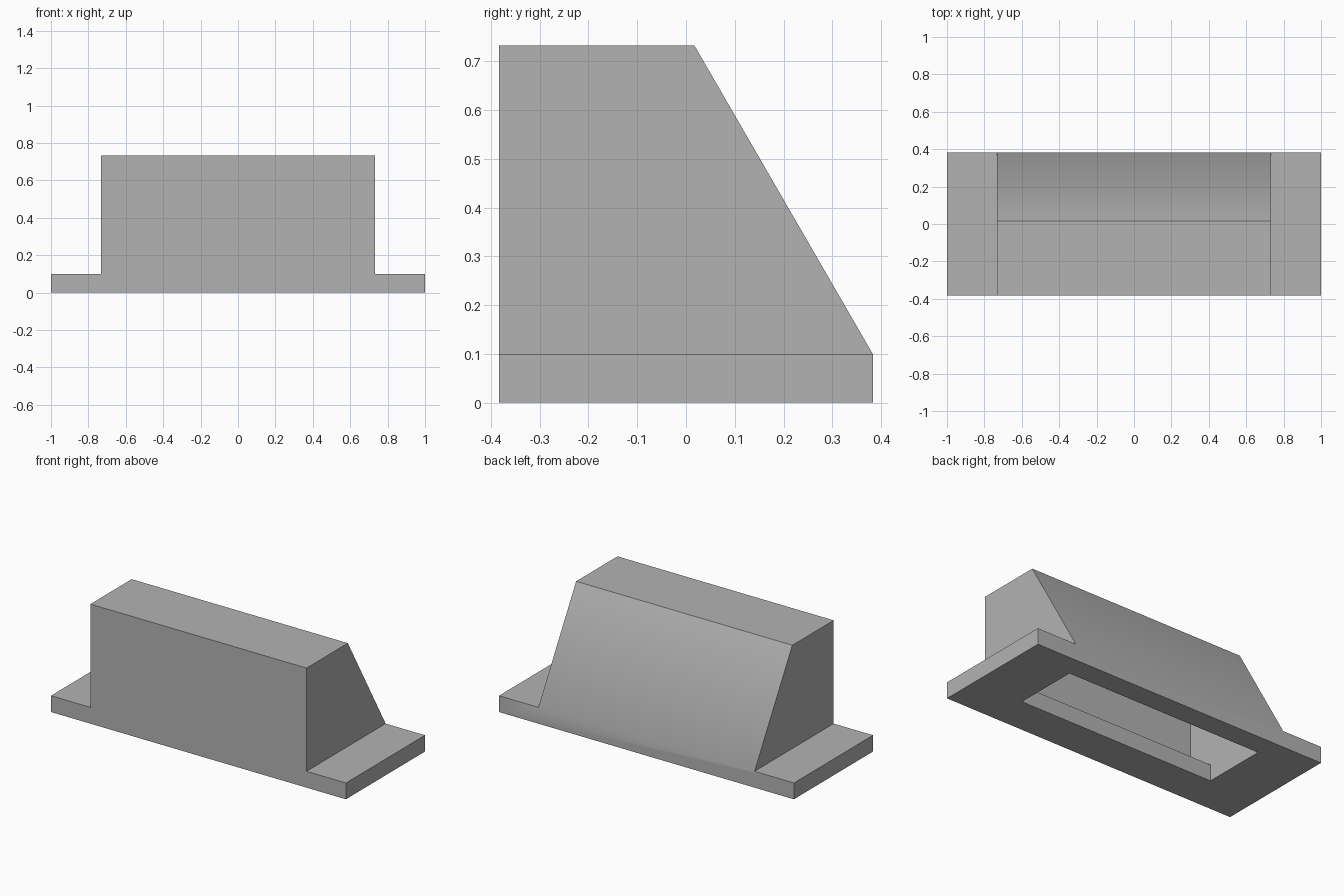
import bpy
import bmesh
import math

if "Cube" in bpy.data.objects:
    bpy.data.objects.remove(bpy.data.objects["Cube"], do_unlink=True)

HALF_DEPTH = 0.383
BASE_TOP = 0.1
TOP = 0.733
TOP_BACK = 0.017
WALL = 0.067

grey = bpy.data.materials.new("plain grey")
grey.use_nodes = True
colour = (0.45, 0.45, 0.45, 1)
grey.diffuse_color = colour
grey.node_tree.nodes["Principled BSDF"].inputs["Base Color"].default_value = colour


def prism(name, points, offset):
    """Extrude a closed outline of 3D points by an offset."""
    bm = bmesh.new()
    face = bm.faces.new([bm.verts.new(p) for p in points])
    extruded = bmesh.ops.extrude_face_region(bm, geom=[face], use_keep_orig=True)
    far = [g for g in extruded["geom"] if isinstance(g, bmesh.types.BMVert)]
    bmesh.ops.translate(bm, verts=far, vec=offset)
    # Lean the back of the raised housing and crease it along the base
    if name == "housing":
        for v in far:
            if v.co.z > BASE_TOP + 0.01:
                v.co.y = TOP_BACK
        back = next(g for g in extruded["geom"] if isinstance(g, bmesh.types.BMFace))
        crease = [v for v in far if abs(v.co.z - BASE_TOP) < 0.01 and abs(v.co.x) < 0.9]
        bmesh.utils.face_split(back, *crease)
    bmesh.ops.recalc_face_normals(bm, faces=bm.faces)
    mesh = bpy.data.meshes.new(name)
    bm.to_mesh(mesh)
    bm.free()
    mesh.materials.append(grey)
    obj = bpy.data.objects.new(name, mesh)
    bpy.context.collection.objects.link(obj)
    return obj


# Housing with mounting flanges, from its front outline
half = [(1, 0), (1, BASE_TOP), (0.733, BASE_TOP), (0.733, TOP)]
outline = half + [(-x, z) for x, z in reversed(half)]
housing = prism("housing", [(x, -HALF_DEPTH, z) for x, z in outline],
                (0, 2 * HALF_DEPTH, 0))

# Hollow inside, with a narrower opening through the base
inside = 0.733 - WALL
front = WALL - HALF_DEPTH
section = [(-0.15, -0.1), (-0.15, BASE_TOP), (front, BASE_TOP), (front, TOP - WALL),
           (TOP_BACK - WALL, TOP - WALL), (0.25, BASE_TOP), (0.25, -0.1)]
cutter = prism("cavity_cutter", [(-inside, y, z) for y, z in section],
               (2 * inside, 0, 0))
cutter.hide_render = True

cut = housing.modifiers.new("cavity", "BOOLEAN")
cut.operation = "DIFFERENCE"
cut.solver = "EXACT"
cut.object = cutter

bpy.ops.object.select_all(action="DESELECT")
housing.select_set(True)
bpy.context.view_layer.objects.active = housing
bpy.ops.object.modifier_apply(modifier=cut.name)
bpy.data.objects.remove(cutter, do_unlink=True)
bpy.ops.object.shade_smooth_by_angle(angle=math.radians(35))
